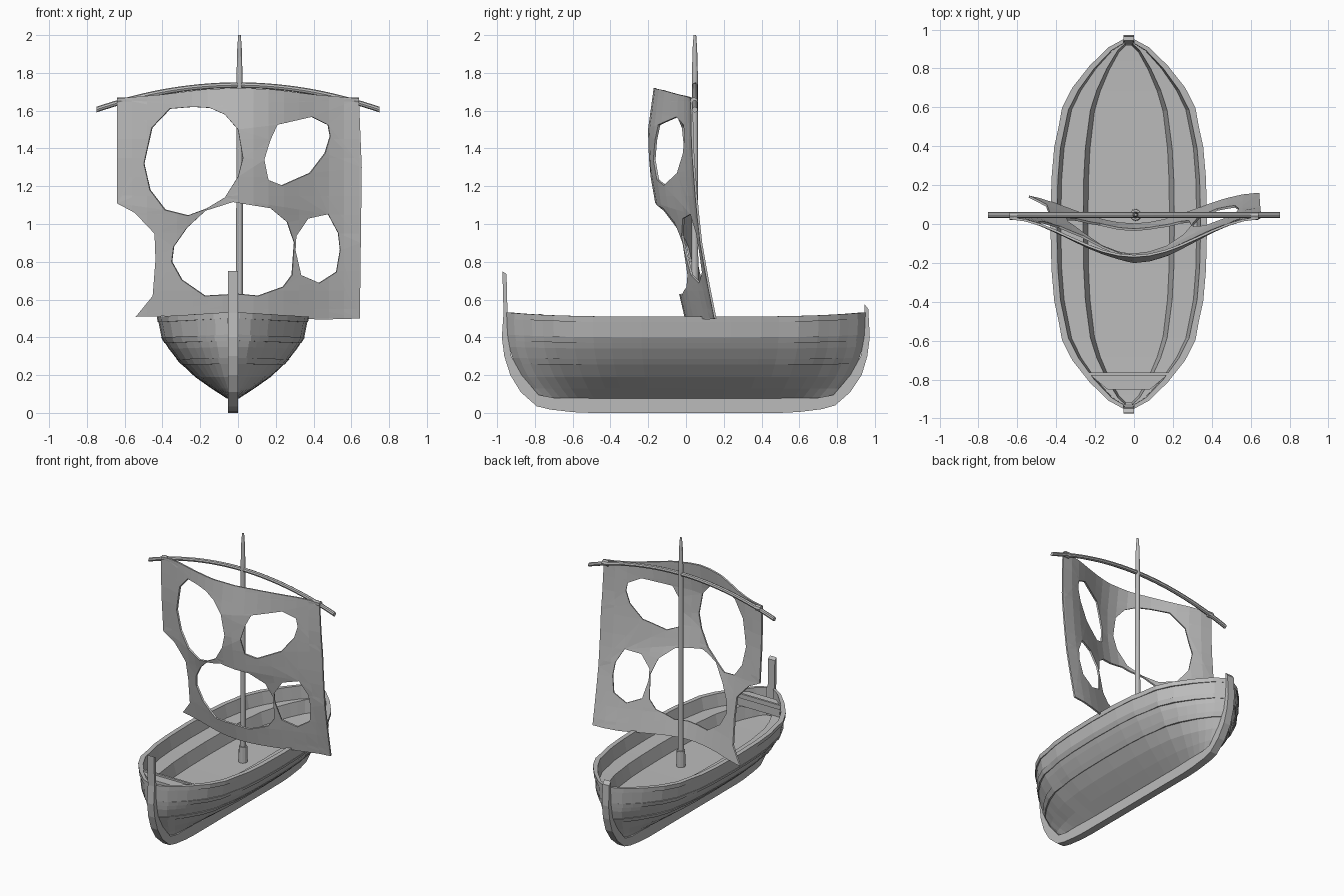
import bpy, bmesh, math

if "Cube" in bpy.data.objects:
    bpy.data.objects.remove(bpy.data.objects["Cube"])

grey = bpy.data.materials.new("weathered_grey")
grey.diffuse_color = (0.5, 0.5, 0.5, 1)
grey.use_nodes = True
grey.node_tree.nodes["Principled BSDF"].inputs["Base Color"].default_value = grey.diffuse_color
CX = -0.027          # hull centre line


def interp(table, v):
    if v <= table[0][0]:
        return table[0][1]
    for (a, p), (b, q) in zip(table, table[1:]):
        if v <= b:
            return p + (q - p) * (v - a) / (b - a)
    return table[-1][1]


def finish(name, bm):
    bmesh.ops.remove_doubles(bm, verts=bm.verts, dist=1e-5)
    bmesh.ops.recalc_face_normals(bm, faces=bm.faces)
    me = bpy.data.meshes.new(name)
    bm.to_mesh(me)
    bm.free()
    me.materials.append(grey)
    ob = bpy.data.objects.new(name, me)
    bpy.context.collection.objects.link(ob)
    return ob


def loft(name, rows, closed=False):
    """Skin a list of equal-length point rows."""
    bm = bmesh.new()
    vs = [[bm.verts.new(p) for p in r] for r in rows]
    n = len(vs[0])
    for a, b in zip(vs, vs[1:]):
        for i in range(n if closed else n - 1):
            j = (i + 1) % n
            bm.faces.new((a[i], a[j], b[j], b[i]))
    if closed:
        bm.faces.new(vs[0])
        bm.faces.new(vs[-1])
    return finish(name, bm)


def prism(name, outline, axis, lo, hi):
    """Extrude a 2D outline along x (outline y,z) or z (outline x,y)."""
    def pt(p, d):
        return (d, p[0], p[1]) if axis == 'x' else (p[0], p[1], d)
    return loft(name, [[pt(p, lo) for p in outline], [pt(p, hi) for p in outline]], True)


def tube(name, pts, sides=12):
    """Straight-ringed round pole: points are (x, y, z, radius), running along x or z."""
    along_x = abs(pts[-1][0] - pts[0][0]) > abs(pts[-1][2] - pts[0][2])
    rows = []
    for x, y, z, r in pts:
        ring = []
        for k in range(sides):
            c, s = r * math.cos(k * math.tau / sides), r * math.sin(k * math.tau / sides)
            ring.append((x, y + c, z + s) if along_x else (x + c, y + s, z))
        rows.append(ring)
    return loft(name, rows, True)


# Hull shape tables: plan outline, side breadth by height, end position by height
PLAN = [(0, 1), (.25, .985), (.42, .95), (.63, .84), (.74, .70), (.86, .48), (.96, .24), (1, .07)]
BREADTH = [(.075, .03), (.13, .115), (.19, .2), (.27, .285), (.34, .34), (.40, .378), (.51, .4)]
ENDS = [(.075, .77), (.1, .80), (.19, .87), (.3, .93), (.4, .945), (.51, .95)]
STATIONS = [-1, -.96, -.91, -.86, -.8, -.74, -.63, -.52, -.42, -.25, 0,
            .25, .42, .52, .63, .74, .8, .86, .91, .96, 1]


def g(t):
    return interp(PLAN, abs(t))


def sheer(t, z):
    return z + .022 * t ** 4 * max(0, (z - .2) / .31)


# Hull: outer skin, rim, side benches and floor in one section
section = [(.075, 0, .77)] + [(z, b, interp(ENDS, z)) for z, b in BREADTH]
section += [(.51, .37, .93), (.42, .35, .93), (.42, .235, .93), (.33, .21, .92), (.33, 0, .92)]
for side in (-1, 1):
    loft("hull_left" if side < 0 else "hull_right",
         [[(CX + side * b * g(t), t * L, sheer(t, z)) for t in STATIONS] for z, b, L in section])

# Planking strakes, standing prouder toward bow and stern
for n, z0 in enumerate((.255, .37, .48)):
    for side in (-1, 1):
        rows = []
        for t in STATIONS:
            out = .004 + .012 * min(1, max(0, (abs(t) - .6) / .06))
            ring = []
            for dz, o in ((0, -.012), (0, out), (.03, out * .8), (.03, -.012)):
                z = z0 + dz
                L = interp(ENDS, z)
                taper = .4 + .6 * g(t)
                ring.append((CX + side * (interp(BREADTH, z) * g(t) + o * taper),
                             t * (L - .003), sheer(t, z)))
            rows.append(ring)
        loft(f"strake_{n}_{'left' if side < 0 else 'right'}", rows, True)

# Keel with tall bow post and short stern post
keel = [(-.972, .75), (-.966, .53), (-.975, .4), (-.962, .3), (-.93, .2), (-.875, .11),
        (-.79, .035), (-.72, .018), (-.6, .004), (-.5, 0), (.5, 0), (.6, .005), (.72, .02),
        (.79, .04), (.87, .11), (.93, .2), (.96, .3), (.973, .4), (.965, .55), (.945, .575),
        (.943, .4), (.925, .3), (.87, .2), (.78, .095), (.7, .08), (-.7, .08), (-.78, .095),
        (-.87, .2), (-.925, .3), (-.943, .4), (-.945, .53), (-.95, .735)]
prism("keel_and_posts", keel, 'x', CX - .027, CX + .027)

# Bow seat and its beam
prism("bow_seat", [(CX - .2, -.775), (CX + .2, -.775), (CX + .11, -.85), (CX - .11, -.85)], 'z', .43, .51)
prism("bow_beam", [(CX - .205, -.765), (CX + .205, -.765), (CX + .195, -.78), (CX - .195, -.78)], 'z', .49, .523)

# Mast, socket and curved yard
MX, MY = .008, .047
tube("mast", [(MX, MY, .33, .019), (MX, MY, 1.2, .017), (MX, MY, 1.78, .016),
              (MX, MY, 1.93, .012), (MX, MY, 2.0, .007)])
tube("mast_socket", [(MX, MY, .32, .031), (MX, MY, .445, .028)])
tube("yard", [(x / 20, .047, 1.735 - .13 * abs(x / 15) ** 2, .015) for x in range(-15, 16)], 8)
for x in (-.62, .62):
    tube("yard_tie", [(x - .02, .042, 1.65, .021), (x + .02, .042, 1.65, .021)], 8)

# Torn sail: flat outline with holes (x, z), gridded and then bellied
outline = [(-.64, 1.665), (-.4, 1.685), (-.2, 1.71), (0, 1.72), (.2, 1.71), (.4, 1.685), (.64, 1.665),
           (.655, 1.3), (.65, .9), (.645, .5), (.45, .495), (0, .51), (-.3, .515), (-.54, .51),
           (-.45, .62), (-.435, .81), (-.44, .95), (-.545, 1.06), (-.64, 1.11)]
holes = [
    [(-.24, 1.62), (-.36, 1.61), (-.455, 1.51), (-.497, 1.32), (-.465, 1.18), (-.385, 1.075), (-.265, 1.045),
     (-.17, 1.08), (-.07, 1.14), (0, 1.25), (.026, 1.35), (0, 1.5), (-.07, 1.58), (-.15, 1.615)],
    [(.476, 1.525), (.487, 1.465), (.46, 1.375), (.38, 1.27), (.233, 1.205), (.16, 1.233),
     (.138, 1.34), (.17, 1.445), (.207, 1.525), (.39, 1.567)],
    [(-.17, 1.072), (-.026, 1.117), (.17, 1.085), (.26, 1.01), (.297, .9), (.285, .73), (.238, .667),
     (.106, .62), (0, .63), (-.175, .62), (-.296, .704), (-.35, .8), (-.34, .88), (-.27, .98)],
    [(.307, .937), (.37, 1.03), (.476, 1.053), (.53, .952), (.54, .862), (.52, .746), (.43, .688),
     (.333, .73), (.303, .86)]]
cu = bpy.data.curves.new("sail_outline", 'CURVE')
cu.dimensions = '2D'
cu.fill_mode = 'BOTH'
for loop in [outline] + holes:
    sp = cu.splines.new('POLY')
    sp.points.add(len(loop) - 1)
    for p, (x, z) in zip(sp.points, loop):
        p.co = (x, z, 0, 1)
    sp.use_cyclic_u = True
tmp = bpy.data.objects.new("sail_outline", cu)
bpy.context.collection.objects.link(tmp)
bpy.context.view_layer.update()
flat = bpy.data.meshes.new_from_object(tmp.evaluated_get(bpy.context.evaluated_depsgraph_get()))
bpy.data.objects.remove(tmp)
bm = bmesh.new()
bm.from_mesh(flat)
cuts = [((i * .08, 0, 0), (1, 0, 0)) for i in range(-8, 9)]
cuts += [((0, .55 + i * .1, 0), (0, 1, 0)) for i in range(12)]
for co, no in cuts:
    bmesh.ops.bisect_plane(bm, geom=bm.verts[:] + bm.edges[:] + bm.faces[:], dist=1e-5,
                           plane_co=co, plane_no=no)
EDGE = [(.5, .155), (.7, .115), (.9, .08), (1.1, .058), (1.4, .035), (1.7, .03)]
BELLY = [(.5, .0), (.65, -.035), (.9, -.08), (1.0, -.115), (1.1, -.155), (1.3, -.19), (1.5, -.195), (1.72, -.165)]
for v in bm.verts:
    x, z = v.co.x, v.co.y
    e, c = interp(EDGE, z), interp(BELLY, z)
    w = math.cos(min(1, abs(x) / .66) * math.pi / 2) ** 2
    v.co = (x, e + (c - e) * w, z)
sail = finish("sail", bm)
mod = sail.modifiers.new("thickness", 'SOLIDIFY')
mod.thickness = .012
mod.offset = 0
